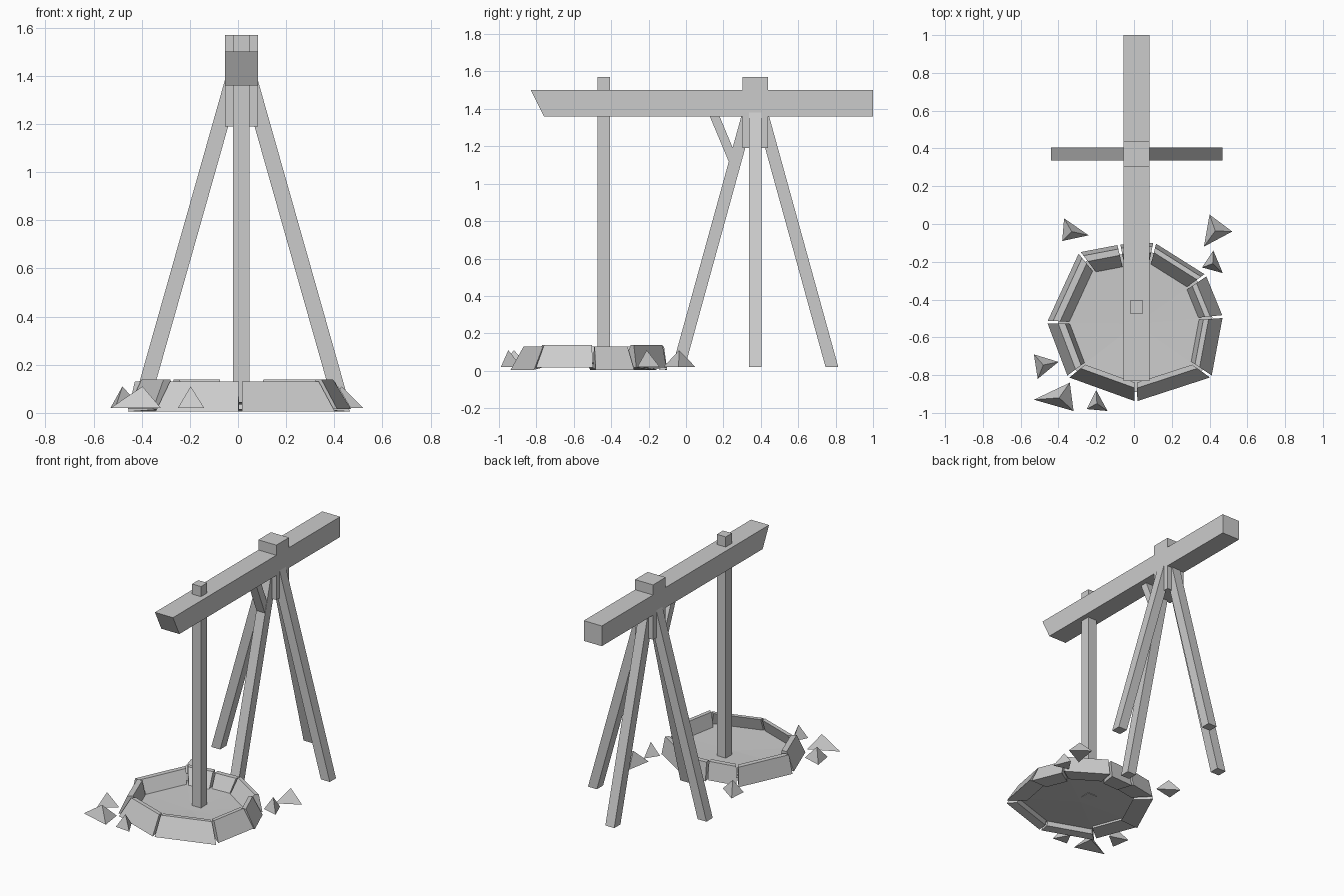
import bpy, math
from mathutils import Vector

if "Cube" in bpy.data.objects:
    bpy.data.objects.remove(bpy.data.objects["Cube"])


def make(name, verts, faces, smooth=False):
    me = bpy.data.meshes.new(name)
    me.from_pydata([tuple(v) for v in verts], [], faces)
    me.validate()
    ob = bpy.data.objects.new(name, me)
    bpy.context.collection.objects.link(ob)
    # consistent outward normals
    import bmesh
    bm = bmesh.new()
    bm.from_mesh(me)
    bmesh.ops.recalc_face_normals(bm, faces=bm.faces)
    bm.to_mesh(me)
    bm.free()
    return ob


BOX = [(0, 1, 2, 3), (4, 5, 6, 7), (0, 1, 5, 4), (1, 2, 6, 5), (2, 3, 7, 6), (3, 0, 4, 7)]


def strut(name, a, b, hx, hy):
    """Square post from a to b with level ends."""
    corners = [(-hx, -hy), (hx, -hy), (hx, hy), (-hx, hy)]
    return make(name, [(p[0] + x, p[1] + y, p[2]) for p in (a, b) for x, y in corners], BOX)


CX, PY = 0.014, 0.37

# lever beam with slanted front end
side = [(-0.83, 1.50), (-0.76, 1.36), (1.0, 1.36), (1.0, 1.50)]
make("lever_beam", [(x, y, z) for x in (CX - 0.069, CX + 0.069) for y, z in side], BOX)

# pivot block and hanging pole
strut("pivot_block", (CX, PY, 1.19), (CX, PY, 1.57), 0.069, 0.069)
strut("hanging_pole", (CX, -0.44, 0.035), (CX, -0.44, 1.57), 0.034, 0.034)

# four splayed legs
for name, dx, dy in (("right_leg", 1, 0), ("left_leg", -1, 0), ("front_leg", 0, -1), ("back_leg", 0, 1)):
    strut(name, (CX + 0.42 * dx, PY + 0.41 * dy, 0.02),
          (CX + 0.035 * dx, PY + 0.035 * dy, 1.38), 0.034, 0.034)

# brace between front leg and beam
strut("brace", (CX, 0.262, 1.10), (CX, 0.145, 1.38), 0.032, 0.026)

# basin wall: corner outline, then (top outer, top inner, bottom inner) scale per panel
C = Vector((0.01, -0.53))
outline = [(0.01, -0.94), (0.41, -0.81), (0.47, -0.49), (0.38, -0.27), (0.11, -0.10),
           (-0.08, -0.11), (-0.29, -0.15), (-0.46, -0.52), (-0.35, -0.81)]
profile = [(.83, .76, .86), (.84, .78, .72), (.86, .80, .70), (.95, .89, .72), (.96, .88, .72),
           (.95, .87, .70), (.94, .86, .72), (.88, .80, .74), (.83, .76, .86)]
pts = [Vector(p) for p in outline]
for i, (to, ti, bi) in enumerate(profile):
    p, q = pts[i], pts[(i + 1) % 9]
    gap = (q - p).normalized() * 0.008
    p, q = p + gap, q - gap
    z0, z1 = 0.005 + 0.012 * (i % 2), 0.13 + 0.008 * (i % 2)
    ring = [(1, z0), (to, z1), (ti, z1), (bi, z0 + 0.01)]
    make("basin_panel_%d" % (i + 1),
         [(*(C + (e - C) * s), z) for e in (p, q) for s, z in ring], BOX)

# shallow basin floor
floor = [(*(C + (p - C) * 0.88), 0.045) for p in pts] + [(C.x, C.y, 0.035)]
make("basin_floor", floor, [(i, (i + 1) % 9, 9) for i in range(9)])

# loose stone shards
shards = [((-.37, .03), (-.24, -.06), (-.38, -.09)), ((.40, .05), (.52, -.04), (.37, -.12)),
          ((.42, -.14), (.47, -.26), (.36, -.23)), ((-.53, -.69), (-.40, -.73), (-.51, -.82)),
          ((-.53, -.93), (-.34, -.84), (-.32, -.99)), ((-.20, -.88), (-.14, -.99), (-.25, -.98))]
for i, tri in enumerate(shards):
    m = sum((Vector(t) for t in tri), Vector((0, 0))) / 3
    make("shard_%d" % (i + 1), [(*t, 0.02) for t in tri] + [(m.x, m.y, 0.11)],
         [(0, 1, 2), (0, 1, 3), (1, 2, 3), (2, 0, 3)])
